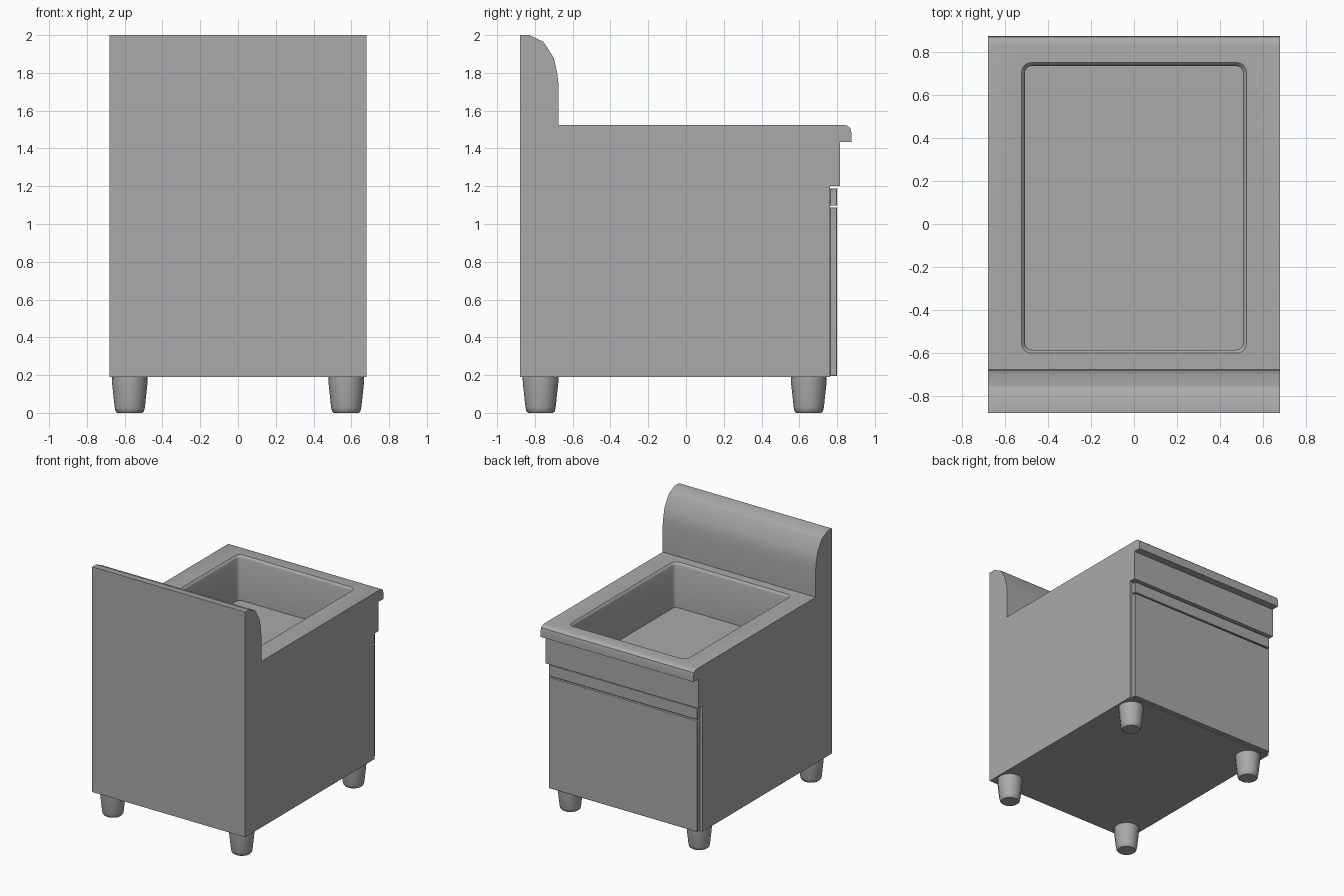
import bpy, bmesh, math
from mathutils import Vector

cube = bpy.data.objects.get("Cube")
if cube:
    bpy.data.objects.remove(cube, do_unlink=True)

steel = bpy.data.materials.new("brushed grey")
steel.use_nodes = True
GREY = (0.4, 0.4, 0.4, 1)
steel.diffuse_color = GREY
steel.node_tree.nodes["Principled BSDF"].inputs["Base Color"].default_value = GREY

HALF_W = 0.68
FLOOR_Z, TOP_Z = 0.19, 1.525


def loft(name, rings):
    """Closed solid through rings that share a point count."""
    bm = bmesh.new()
    loops = [[bm.verts.new(p) for p in ring] for ring in rings]
    n = len(loops[0])
    for a, b in zip(loops, loops[1:]):
        for i in range(n):
            j = (i + 1) % n
            bm.faces.new((a[i], a[j], b[j], b[i]))
    bm.faces.new(loops[0][::-1])
    bm.faces.new(loops[-1])
    bmesh.ops.recalc_face_normals(bm, faces=bm.faces)
    mesh = bpy.data.meshes.new(name)
    bm.to_mesh(mesh)
    bm.free()
    mesh.materials.append(steel)
    obj = bpy.data.objects.new(name, mesh)
    bpy.context.collection.objects.link(obj)
    return obj


def smooth(obj, angle=30):
    bpy.ops.object.select_all(action='DESELECT')
    obj.select_set(True)
    bpy.context.view_layer.objects.active = obj
    bpy.ops.object.shade_smooth_by_angle(angle=math.radians(angle))


def rounded_ring(x, y0, y1, radius, z, steps=4):
    """Horizontal rectangle with rounded corners."""
    corners = [(x, y1), (-x, y1), (-x, y0), (x, y0)]
    ring = []
    for k, (cx, cy) in enumerate(corners):
        ox = cx - math.copysign(radius, cx)
        oy = cy - radius if cy == y1 else cy + radius
        for s in range(steps + 1):
            a = math.pi / 2 * (k + s / steps)
            ring.append((ox + radius * math.cos(a), oy + radius * math.sin(a), z))
    return ring


# Cabinet body with splash guard and overhanging worktop lip
side = [(-0.88, FLOOR_Z), (-0.88, 2), (-0.83, 2), (-0.755, 1.965), (-0.70, 1.88),
        (-0.682, 1.80), (-0.675, 1.74), (-0.675, TOP_Z), (0.835, TOP_Z),
        (0.855, 1.52), (0.87, 1.507), (0.875, 1.487), (0.875, 1.435),
        (0.815, 1.435), (0.815, 1.20), (0.763, 1.20), (0.763, FLOOR_Z)]
body = loft("cabinet_body", [[(x, y, z) for y, z in side] for x in (-HALF_W, HALF_W)])

# Sunken basin with a softly flared rim
levels = [(0, 1.165), (0, 1.505), (0.004, 1.515), (0.016, TOP_Z), (0.016, 1.6)]
cutter = loft("basin_cutter", [rounded_ring(0.507 + g, -0.585 - g, 0.735 + g, 0.03 + g, z)
                               for g, z in levels])
cut = body.modifiers.new("basin", 'BOOLEAN')
cut.operation = 'DIFFERENCE'
cut.solver = 'EXACT'
cut.object = cutter
bpy.context.view_layer.objects.active = body
bpy.ops.object.modifier_apply(modifier=cut.name)
bpy.data.objects.remove(cutter, do_unlink=True)
smooth(body)


# Door and the narrow strip above it
def panel(name, z0, z1):
    x, y0, y1 = HALF_W - 0.02, 0.762, 0.80
    ring = [(-x, y0), (x, y0), (x, y1), (-x, y1)]
    obj = loft(name, [[(a, b, z) for a, b in ring] for z in (z0, z1)])
    bevel = obj.modifiers.new("soft edge", 'BEVEL')
    bevel.width = 0.004
    bevel.segments = 2
    smooth(obj)


panel("door", 0.195, 1.088)
panel("top_strip", 1.097, 1.188)


# Tapered feet
def foot(name, cx, cy, sides=16):
    rings = []
    for r, z in [(0.066, 0), (0.075, 0.008), (0.08, 0.03), (0.094, 0.16), (0.095, FLOOR_Z)]:
        rings.append([Vector((cx + r * math.cos(t), cy + r * math.sin(t), z))
                      for t in (2 * math.pi * i / sides for i in range(sides))])
    smooth(loft(name, rings), 40)


for x_name, cx in (("left", 0.573), ("right", -0.573)):
    for y_name, cy in (("front", -0.77), ("back", 0.65)):
        foot(f"{y_name}_{x_name}_foot", cx, cy)
